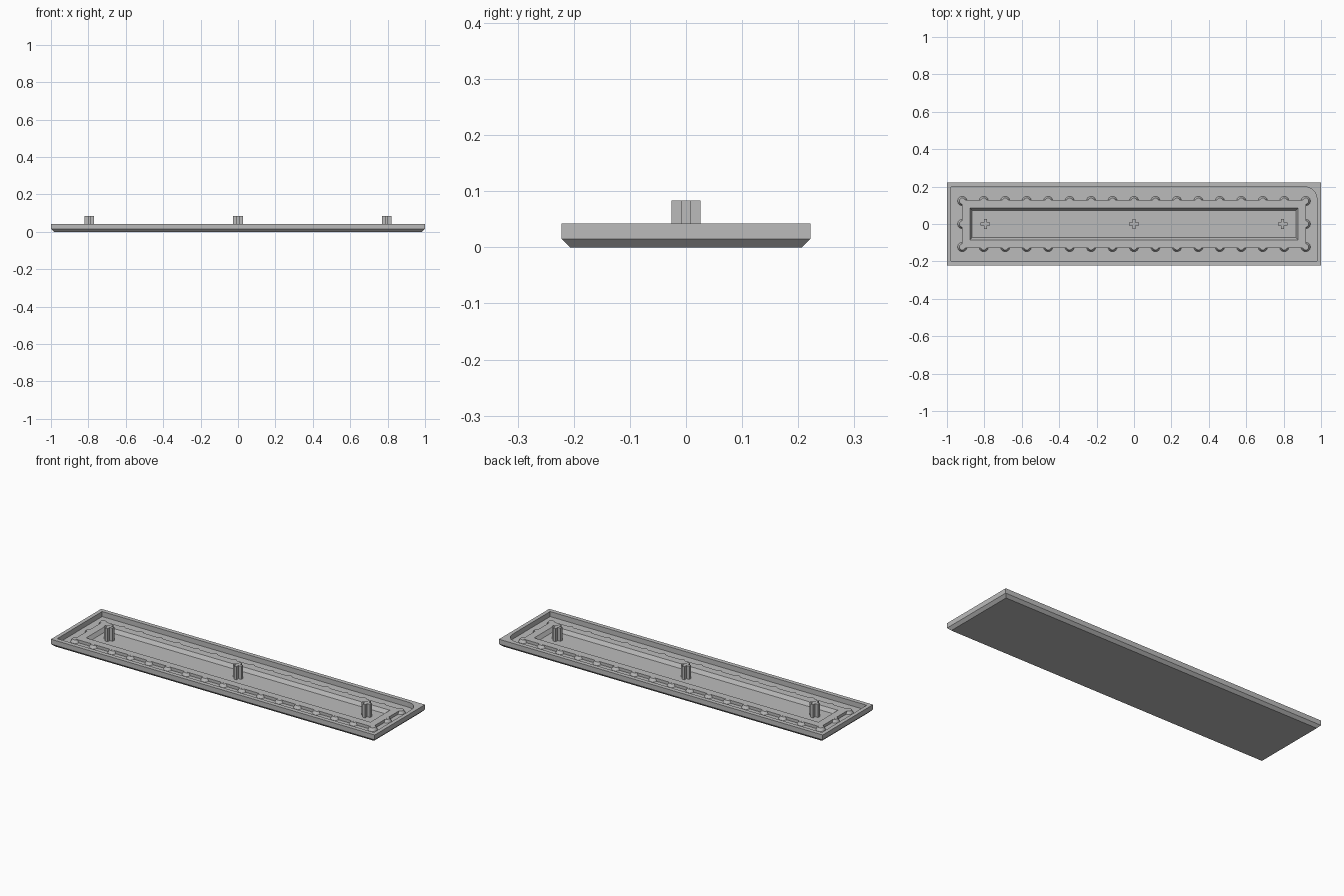
import bpy
import bmesh
import math

if "Cube" in bpy.data.objects:
    bpy.data.objects.remove(bpy.data.objects["Cube"], do_unlink=True)

grey = bpy.data.materials.new("plain grey")
grey.use_nodes = True
grey.diffuse_color = (0.5, 0.5, 0.5, 1)
grey.node_tree.nodes["Principled BSDF"].inputs["Base Color"].default_value = (0.5, 0.5, 0.5, 1)

TROUGH_Z, RAIL_Z, FLOOR_Z, RIM_Z, STEM_Z = 0.014, 0.03, 0.01, 0.042, 0.083


def finish(bm, name):
    """Turn a bmesh into a named grey object."""
    bmesh.ops.remove_doubles(bm, verts=bm.verts, dist=1e-5)
    bmesh.ops.recalc_face_normals(bm, faces=bm.faces)
    mesh = bpy.data.meshes.new(name)
    bm.to_mesh(mesh)
    bm.free()
    mesh.materials.append(grey)
    obj = bpy.data.objects.new(name, mesh)
    bpy.context.collection.objects.link(obj)
    return obj


def rectangle(bm, hx, hy, z, radius=0.0, steps=8):
    """Rectangular loop whose back left corner may be rounded."""
    points = [(-hx, hy), (-hx, -hy), (hx, -hy)]
    for i in range(steps + 1):
        a = math.pi / 2 * i / steps
        points.append((hx - radius + radius * math.cos(a),
                       hy - radius + radius * math.sin(a)))
    return [bm.verts.new((x, y, z)) for x, y in points]


# Tray: chamfered base, rim, trough, raised rail and sloped inner recess
bm = bmesh.new()
sections = [
    (0.985, 0.207, 0.0, 0.0),
    (1.0, 0.222, 0.015, 0.0),
    (1.0, 0.222, RIM_Z, 0.0),
    (0.978, 0.198, RIM_Z, 0.065),
    (0.978, 0.198, TROUGH_Z, 0.065),
    (0.92, 0.128, TROUGH_Z, 0.0),
    (0.92, 0.128, RAIL_Z, 0.0),
    (0.878, 0.086, RAIL_Z, 0.0),
    (0.865, 0.073, FLOOR_Z, 0.0),
]
loops = [rectangle(bm, *s) for s in sections]
for low, high in zip(loops, loops[1:]):
    for i in range(len(low)):
        j = (i + 1) % len(low)
        bm.faces.new((low[i], low[j], high[j], high[i]))
bm.faces.new(loops[0])
bm.faces.new(loops[-1])
finish(bm, "tray")

# Tapered studs along the outside of the rail
stud_x, stud_y, count = 0.918, 0.123, 17
spots = [(-stud_x + 2 * stud_x * i / (count - 1), side * stud_y)
         for i in range(count) for side in (-1, 1)]
spots += [(-stud_x, 0), (stud_x, 0)]
for n, (x, y) in enumerate(spots):
    bm = bmesh.new()
    bmesh.ops.create_cone(bm, cap_ends=True, segments=24, radius1=0.025,
                          radius2=0.016, depth=RAIL_Z - TROUGH_Z)
    bmesh.ops.translate(bm, verts=bm.verts, vec=(x, y, (RAIL_Z + TROUGH_Z) / 2 - 0.0002))
    stud = finish(bm, f"rail_stud_{n + 1}")
    bpy.ops.object.select_all(action="DESELECT")
    stud.select_set(True)
    bpy.context.view_layer.objects.active = stud
    bpy.ops.object.shade_smooth_by_angle(angle=math.radians(30))

# Cross-shaped stems standing on the recess floor
arm, half = 0.026, 0.008
quarter = [(arm, -half), (arm, half), (half, half)]
for name, x in (("right", -0.795), ("middle", 0.0), ("left", 0.795)):
    bm = bmesh.new()
    outline = []
    for k in range(4):
        c, s = math.cos(k * math.pi / 2), math.sin(k * math.pi / 2)
        outline += [bm.verts.new((x + c * u - s * v, s * u + c * v, FLOOR_Z))
                    for u, v in quarter]
    base = bm.faces.new(outline)
    top = bmesh.ops.extrude_face_region(bm, geom=[base], use_keep_orig=True)["geom"]
    verts = [g for g in top if isinstance(g, bmesh.types.BMVert)]
    bmesh.ops.translate(bm, verts=verts, vec=(0, 0, STEM_Z - FLOOR_Z))
    finish(bm, f"{name}_stem")
